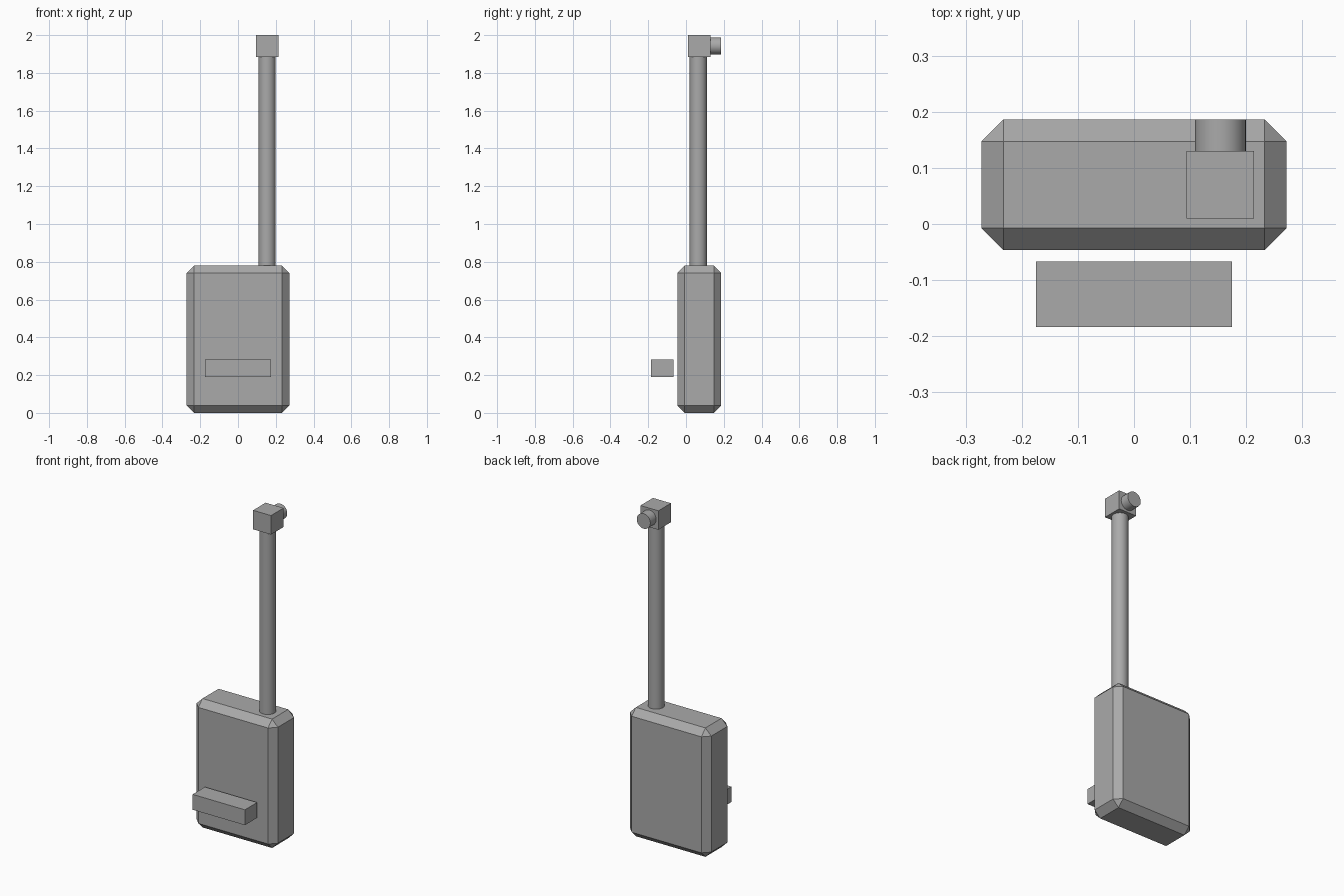
import bpy
import math

if "Cube" in bpy.data.objects:
    bpy.data.objects.remove(bpy.data.objects["Cube"])

grey = bpy.data.materials.new("mid_grey")
grey.diffuse_color = (0.4, 0.4, 0.4, 1)
grey.use_nodes = True
grey.node_tree.nodes["Principled BSDF"].inputs["Base Color"].default_value = grey.diffuse_color


def box(name, lo, hi, chamfer=0):
    """Box between two corners, optionally with flat chamfered edges."""
    centre = [(a + b) / 2 for a, b in zip(lo, hi)]
    bpy.ops.mesh.primitive_cube_add(size=1, location=centre)
    ob = bpy.context.object
    ob.name = name
    ob.scale = [b - a for a, b in zip(lo, hi)]
    bpy.ops.object.transform_apply(location=False, rotation=False, scale=True)
    ob.data.materials.append(grey)
    if chamfer:
        mod = ob.modifiers.new("chamfer", 'BEVEL')
        mod.width = chamfer
        mod.segments = 1
        mod.limit_method = 'NONE'
    return ob


def tube(name, centre, radius, length, rotation=(0, 0, 0)):
    """Smooth-sided cylinder with sharp flat ends."""
    bpy.ops.mesh.primitive_cylinder_add(vertices=32, radius=radius, depth=length,
                                        location=centre, rotation=rotation)
    ob = bpy.context.object
    ob.name = name
    ob.data.materials.append(grey)
    bpy.ops.object.shade_smooth_by_angle(angle=math.radians(30))
    return ob


# Main chamfered housing
box("body", (-0.272, -0.046, 0), (0.272, 0.186, 0.78), chamfer=0.039)

# Free-standing bar in front of the housing
box("front_bar", (-0.175, -0.184, 0.19), (0.175, -0.067, 0.283))

# Upright pipe, elbow block and rear-facing outlet
tube("pipe", (0.154, 0.065, 1.33), 0.0455, 1.12)
box("elbow_block", (0.094, 0.01, 1.885), (0.214, 0.13, 2.0))
tube("outlet", (0.154, 0.153, 1.943), 0.0455, 0.066, (math.pi / 2, 0, 0))
